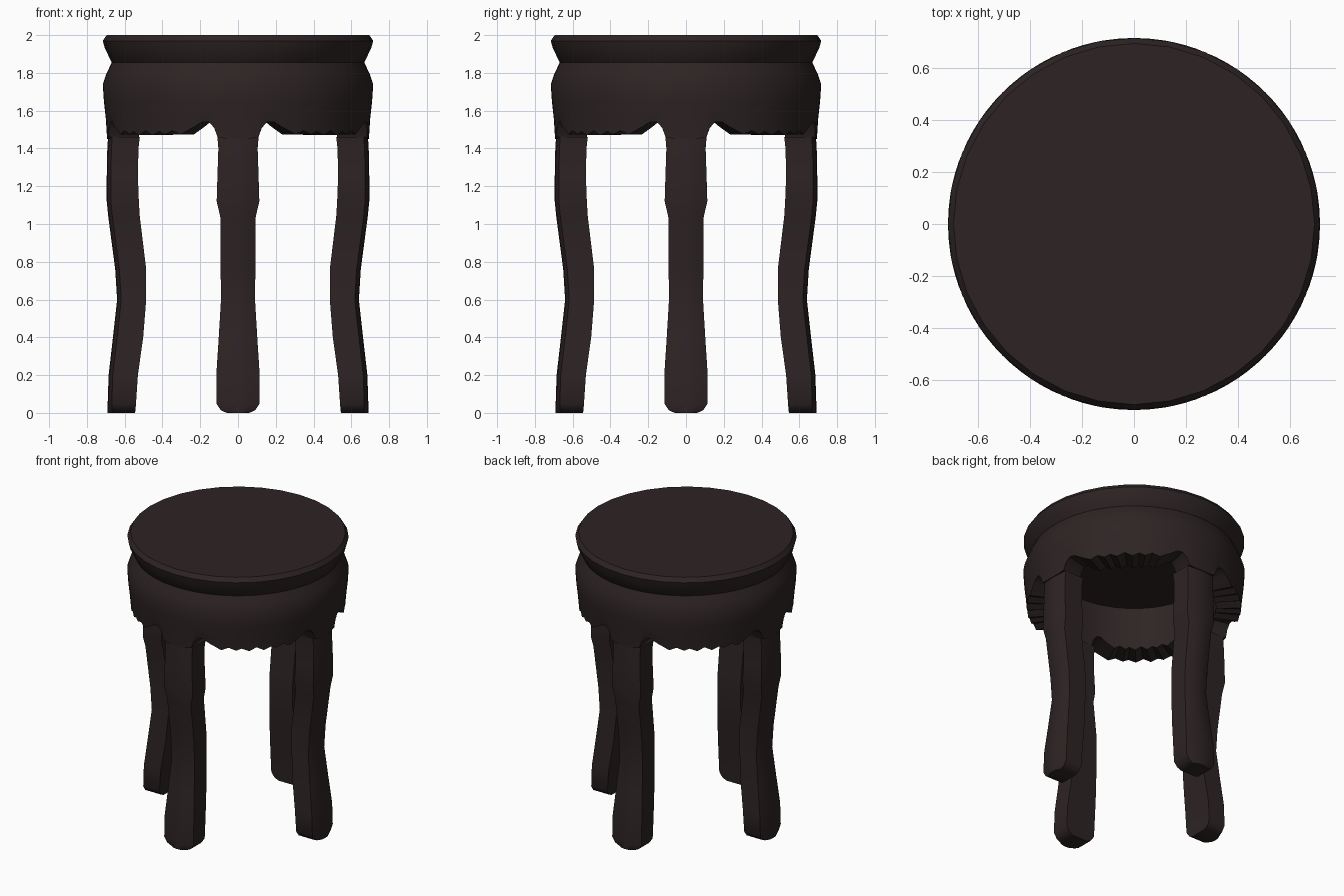
import bpy, bmesh
from math import radians, sin, cos, pi

if "Cube" in bpy.data.objects:
    bpy.data.objects.remove(bpy.data.objects["Cube"], do_unlink=True)

COLOUR = (0.027, 0.0175, 0.0175, 1)
wood = bpy.data.materials.new("dark_brown_wood")
wood.use_nodes = True
wood.diffuse_color = COLOUR
bsdf = wood.node_tree.nodes["Principled BSDF"]
bsdf.inputs["Base Color"].default_value = COLOUR
bsdf.inputs["Roughness"].default_value = 0.7


def finish(bm, name, angle=35):
    """Turn a bmesh into a smooth-shaded wooden object."""
    bmesh.ops.recalc_face_normals(bm, faces=bm.faces)
    mesh = bpy.data.meshes.new(name)
    bm.to_mesh(mesh)
    bm.free()
    mesh.materials.append(wood)
    obj = bpy.data.objects.new(name, mesh)
    bpy.context.collection.objects.link(obj)
    bpy.ops.object.select_all(action='DESELECT')
    obj.select_set(True)
    bpy.context.view_layer.objects.active = obj
    bpy.ops.object.shade_smooth_by_angle(angle=radians(angle))
    return obj


def bridge(bm, a, b):
    """Join two closed rings of vertices with quads."""
    n = len(a)
    for i in range(n):
        j = (i + 1) % n
        bm.faces.new((a[i], a[j], b[j], b[i]))


# Seat: turned disc with a rounded lip, its underside hidden inside the apron
bm = bmesh.new()
SIDES = 32
rings = []
for r, z in [(0.695, 2.0), (0.716, 1.97), (0.705, 1.93), (0.668, 1.855), (0.6, 1.78)]:
    rings.append([bm.verts.new((r * cos(2 * pi * i / SIDES), r * sin(2 * pi * i / SIDES), z))
                  for i in range(SIDES)])
for a, b in zip(rings, rings[1:]):
    bridge(bm, a, b)
bm.faces.new(rings[0])
bm.faces.new(rings[-1])
finish(bm, "seat")

# Apron: thick ring whose scalloped lower edge repeats in every quarter
half = [(0, 1.45), (4.5, 1.45), (9, 1.46), (10.5, 1.51), (13, 1.54), (16, 1.54),
        (19.5, 1.515), (26, 1.475), (30, 1.495), (34, 1.475), (37, 1.49), (41, 1.47)]
quarter = half + [(45, 1.495)] + [(90 - a, z) for a, z in half[:0:-1]]
edge = [(radians(a + 90 * q), z) for q in range(4) for a, z in quarter]
bm = bmesh.new()
rings = []
for r, z in [(0.668, 1.855), (0.695, 1.80), (0.716, 1.74), (0.71, 1.65), (0.70, 1.56),
             (0.693, None), (0.53, None), (0.53, 1.78), (0.53, 1.855)]:
    rings.append([bm.verts.new((r * cos(a), r * sin(a), low if z is None else z))
                  for a, low in edge])
for a, b in zip(rings, rings[1:] + rings[:1]):
    bridge(bm, a, b)
finish(bm, "apron")

# Legs: height, inner radius, outer radius, half width
sections = [(0.0, 0.545, 0.69, 0.06), (0.015, 0.543, 0.69, 0.092), (0.05, 0.54, 0.69, 0.115),
            (0.2, 0.53, 0.685, 0.115), (0.4, 0.502, 0.662, 0.102), (0.6, 0.486, 0.64, 0.09),
            (0.76, 0.486, 0.65, 0.092), (1.04, 0.52, 0.687, 0.094), (1.12, 0.525, 0.695, 0.113),
            (1.25, 0.53, 0.695, 0.109), (1.4, 0.527, 0.692, 0.104), (1.46, 0.52, 0.688, 0.109)]
for k, side in enumerate(("left", "back", "right", "front")):
    bm = bmesh.new()
    c, s = cos(k * pi / 2), sin(k * pi / 2)
    rings = []
    for z, inner, outer, w in sections:
        # Box section with a gently curved outer face
        outline = [(inner, -w), (outer - 0.022, -w), (outer - 0.004, -w * 0.5),
                   (outer, 0), (outer - 0.004, w * 0.5), (outer - 0.022, w), (inner, w)]
        rings.append([bm.verts.new((x * c - y * s, x * s + y * c, z)) for x, y in outline])
    for a, b in zip(rings, rings[1:]):
        bridge(bm, a, b)
    bm.faces.new(rings[0])
    bm.faces.new(rings[-1])
    finish(bm, side + "_leg")
